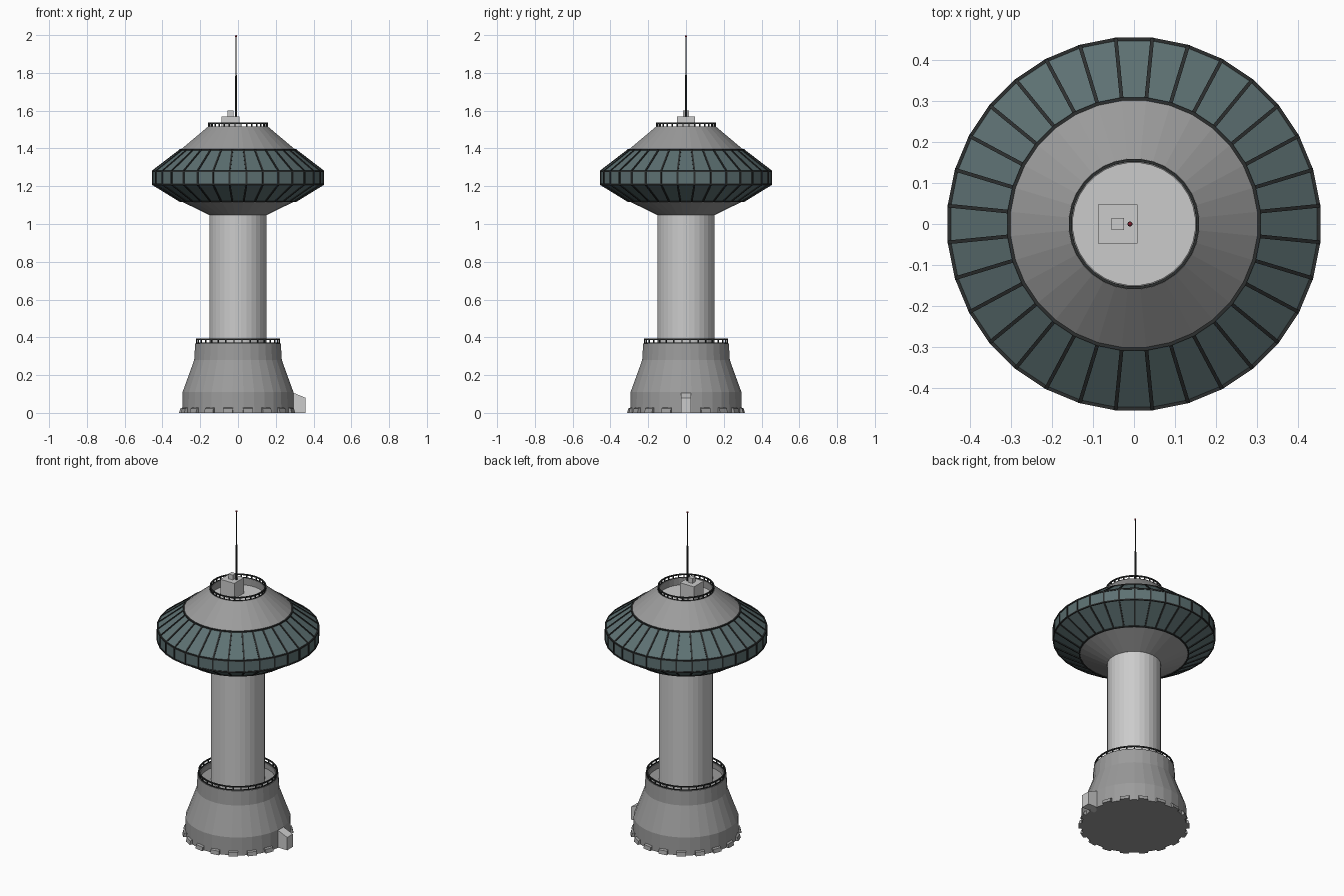
import bpy, bmesh
from math import cos, sin, pi, hypot

if "Cube" in bpy.data.objects:
    bpy.data.objects.remove(bpy.data.objects["Cube"])

N = 32
STEP = 2 * pi / N
HALF = STEP / 2


def material(name, r, g, b):
    m = bpy.data.materials.new(name)
    m.diffuse_color = (r, g, b, 1)
    m.use_nodes = True
    m.node_tree.nodes["Principled BSDF"].inputs["Base Color"].default_value = m.diffuse_color
    return m


light = material("light_concrete", 0.6, 0.6, 0.6)
grey = material("grey_concrete", 0.33, 0.33, 0.33)
glass = material("tinted_glass", 0.11, 0.165, 0.17)
dark = material("dark_metal", 0.025, 0.028, 0.028)
red = material("red_lamp", 0.35, 0.02, 0.04)


def finish(name, bm, mat):
    bmesh.ops.remove_doubles(bm, verts=bm.verts, dist=1e-5)
    bmesh.ops.recalc_face_normals(bm, faces=bm.faces)
    me = bpy.data.meshes.new(name)
    bm.to_mesh(me)
    bm.free()
    ob = bpy.data.objects.new(name, me)
    bpy.context.collection.objects.link(ob)
    me.materials.append(mat)
    return ob


def add_lathe(bm, profile, closed=False, n=N, cx=0):
    """Spin an (r, z) profile around a vertical axis."""
    off = pi / n
    rows = [[bm.verts.new((cx + r * cos(off + 2 * pi * i / n), r * sin(off + 2 * pi * i / n), z))
             for i in range(n)] for r, z in profile]
    pairs = list(zip(rows, rows[1:]))
    if closed:
        pairs.append((rows[-1], rows[0]))
    for a, b in pairs:
        for i in range(n):
            j = (i + 1) % n
            bm.faces.new((a[i], a[j], b[j], b[i]))
    for row, (r, z) in zip(rows, profile):
        if r == 0:
            bmesh.ops.pointmerge(bm, verts=row, merge_co=(cx, 0, z))


def lathe(name, profile, mat, **kw):
    bm = bmesh.new()
    add_lathe(bm, profile, **kw)
    return finish(name, bm, mat)


def add_prism(bm, poly, width, ang):
    """Extrude an (r, z) outline sideways, placed at an angle around the tower."""
    c, s = cos(ang), sin(ang)
    a, b = [[bm.verts.new((r * c - t * s, r * s + t * c, z)) for r, z in poly]
            for t in (-width / 2, width / 2)]
    bm.faces.new(a)
    bm.faces.new(b[::-1])
    for i in range(len(poly)):
        j = (i + 1) % len(poly)
        bm.faces.new((a[i], a[j], b[j], b[i]))


def square(r, z, h):
    return [(r - h, z - h), (r + h, z - h), (r + h, z + h), (r - h, z + h)]


def box(name, x, y, z, mat):
    bm = bmesh.new()
    bmesh.ops.create_cube(bm, size=1)
    for v in bm.verts:
        v.co = [lo + (k + 0.5) * (hi - lo) for k, (lo, hi) in zip(v.co, (x, y, z))]
    return finish(name, bm, mat)


def railing(name, r, z0, z1):
    bm = bmesh.new()
    for z in (z0 + 0.003, z1 - 0.003):
        add_lathe(bm, square(r, z, 0.0035), closed=True)
    for i in range(N):
        add_prism(bm, [(r - .003, z0), (r + .003, z0), (r + .003, z1), (r - .003, z1)],
                  0.006, HALF + i * STEP)
    finish(name, bm, dark)


# Flared base with recessed terrace
lathe("base", [(0, 0), (0.297, 0), (0.295, 0.11), (0.233, 0.28), (0.228, 0.368),
               (0.212, 0.368), (0.212, 0.335), (0, 0.335)], grey)

# Footing blocks around the base
bm = bmesh.new()
for i in range(18):
    add_prism(bm, [(0.27, 0), (0.312, 0), (0.306, 0.022), (0.29, 0.03), (0.27, 0.03)],
              0.052, i * pi / 9)
finish("footing_blocks", bm, grey)

# Entrance porch with sloped roof
bm = bmesh.new()
add_prism(bm, [(0.27, 0), (0.357, 0), (0.357, 0.08), (0.29, 0.108), (0.27, 0.108)], 0.055, 0)
finish("entrance_porch", bm, light)

railing("terrace_railing", 0.221, 0.366, 0.393)

# Shaft
lathe("shaft", [(0, 0.33), (0.151, 0.33), (0.151, 1.06), (0, 1.06)], light)

# Pod: underside, glazing and roof
knees = [(0.307, 1.12), (0.454, 1.21), (0.454, 1.28), (0.307, 1.392)]
lathe("pod_underside", [(0.145, 1.047), (0.152, 1.047), (0.298, 1.118), (0.307, 1.12)], grey)
lathe("pod_glazing", knees, glass)
lathe("pod_roof", [(0.307, 1.392), (0.16, 1.515), (0.15, 1.515), (0.15, 1.47), (0, 1.47)], grey)
lathe("roof_deck", [(0.1495, 1.473), (0, 1.473)], light)

# Window frames: rings at the knees, mullions on each edge
bm = bmesh.new()
for r, z in knees:
    add_lathe(bm, square(r, z, 0.004), closed=True)
for (r0, z0), (r1, z1) in zip(knees, knees[1:]):
    d = hypot(r1 - r0, z1 - z0)
    nr, nz = (z1 - z0) / d * 0.004, -(r1 - r0) / d * 0.004
    poly = [(r0 - nr, z0 - nz), (r0 + nr, z0 + nz), (r1 + nr, z1 + nz), (r1 - nr, z1 - nz)]
    for i in range(N):
        add_prism(bm, poly, 0.009, HALF + i * STEP)
finish("window_frames", bm, dark)

railing("roof_railing", 0.156, 1.51, 1.537)

# Rooftop equipment and antenna
box("machine_room", (-0.088, 0.008), (-0.048, 0.048), (1.47, 1.57), light)
box("vent_box", (-0.055, -0.025), (-0.015, 0.015), (1.57, 1.6), light)
lathe("antenna", [(0, 1.5), (0.0065, 1.5), (0.0055, 1.78), (0.0035, 1.79), (0.003, 1.99), (0, 1.99)],
      dark, n=10, cx=-0.01)
lathe("antenna_lamp", [(0, 1.988), (0.005, 1.99), (0.005, 1.997), (0, 2.0)], red, n=8, cx=-0.01)
